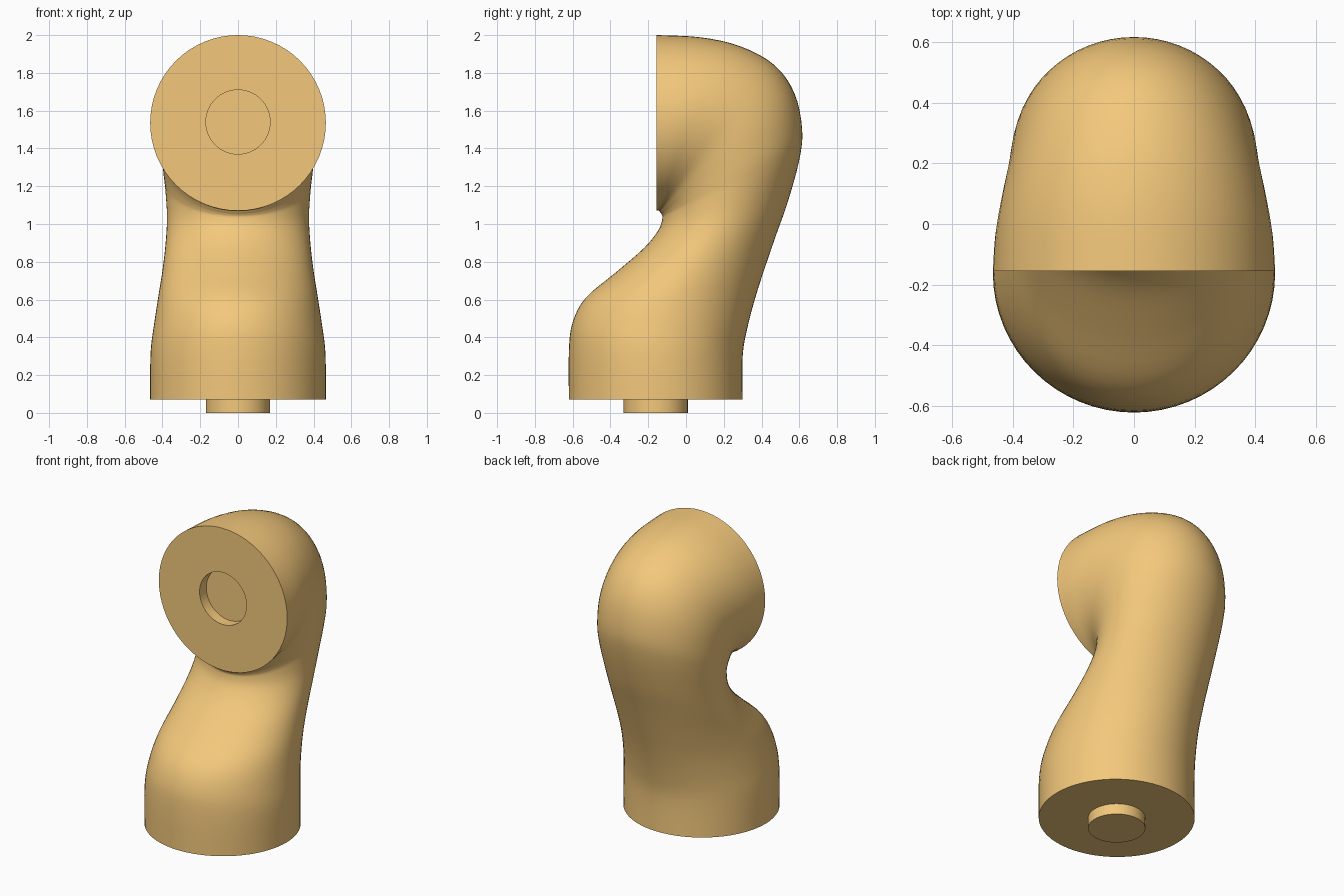
import bpy, bmesh, math
from mathutils import Vector

if "Cube" in bpy.data.objects:
    bpy.data.objects.remove(bpy.data.objects["Cube"])

SIDES = 64
orange = bpy.data.materials.new("orange")
orange.diffuse_color = (0.9, 0.58, 0.2, 1)
orange.use_nodes = True
orange.node_tree.nodes["Principled BSDF"].inputs["Base Color"].default_value = orange.diffuse_color

# Cross-sections: inner (y, z), outer (y, z), half width
sections = [
    (-.62, .07, .30, .07, .465), (-.62, .33, .30, .30, .463),
    (-.60, .48, .325, .45, .445), (-.53, .61, .37, .62, .422),
    (-.37, .745, .425, .79, .398), (-.22, .875, .48, .95, .382),
    (-.145, .97, .54, 1.12, .376), (-.125, 1.03, .60, 1.34, .385),
    (-.128, 1.05, .615, 1.50, .395), (-.135, 1.06, .575, 1.69, .405),
    (-.14, 1.068, .47, 1.84, .415), (-.147, 1.072, .29, 1.94, .437),
    (-.153, 1.072, .08, 1.988, .457), (-.155, 1.07, -.155, 2.0, .465)]


def smooth_path(pts, steps=4):
    """Catmull-Rom interpolation through the section values."""
    out = []
    for i in range(len(pts) - 1):
        a, b, c, d = (pts[max(i - 1, 0)], pts[i], pts[i + 1],
                      pts[min(i + 2, len(pts) - 1)])
        for s in range(steps):
            t = s / steps
            out.append([.5 * (2*q + (r - p)*t + (2*p - 5*q + 4*r - u)*t*t
                              + (3*q - p - 3*r + u)*t**3)
                        for p, q, r, u in zip(a, b, c, d)])
    out.append(pts[-1])
    return out


def ring(bm, iy, iz, oy, oz, w):
    mid = Vector((0, (iy + oy) / 2, (iz + oz) / 2))
    half = Vector((0, (oy - iy) / 2, (oz - iz) / 2))
    return [bm.verts.new(mid + half * math.cos(a) + Vector((w * math.sin(a), 0, 0)))
            for a in (2 * math.pi * k / SIDES for k in range(SIDES))]


def disc(y, z, r, upright):
    return (y, z - r, y, z + r, r) if upright else (y - r, z, y + r, z, r)


# Elbow body: bottom plug, base, bent neck and front socket in one skin
PLUG = .17
rows = [disc(-.16, 0, PLUG, False), disc(-.16, .07, PLUG, False)]
rows += smooth_path(sections)
rows += [disc(-.155, 1.54, PLUG, True), disc(-.085, 1.54, PLUG, True)]

bm = bmesh.new()
rings = [ring(bm, *row) for row in rows]
for a, b in zip(rings, rings[1:]):
    for k in range(SIDES):
        n = (k + 1) % SIDES
        bm.faces.new((a[k], a[n], b[n], b[k]))
bm.faces.new(rings[0])
bm.faces.new(rings[-1])
bmesh.ops.recalc_face_normals(bm, faces=bm.faces)
mesh = bpy.data.meshes.new("elbow_joint")
bm.to_mesh(mesh)
bm.free()
body = bpy.data.objects.new("elbow_joint", mesh)
bpy.context.collection.objects.link(body)
mesh.materials.append(orange)

bpy.context.view_layer.objects.active = body
body.select_set(True)
bpy.ops.object.shade_smooth_by_angle(angle=math.radians(40))
